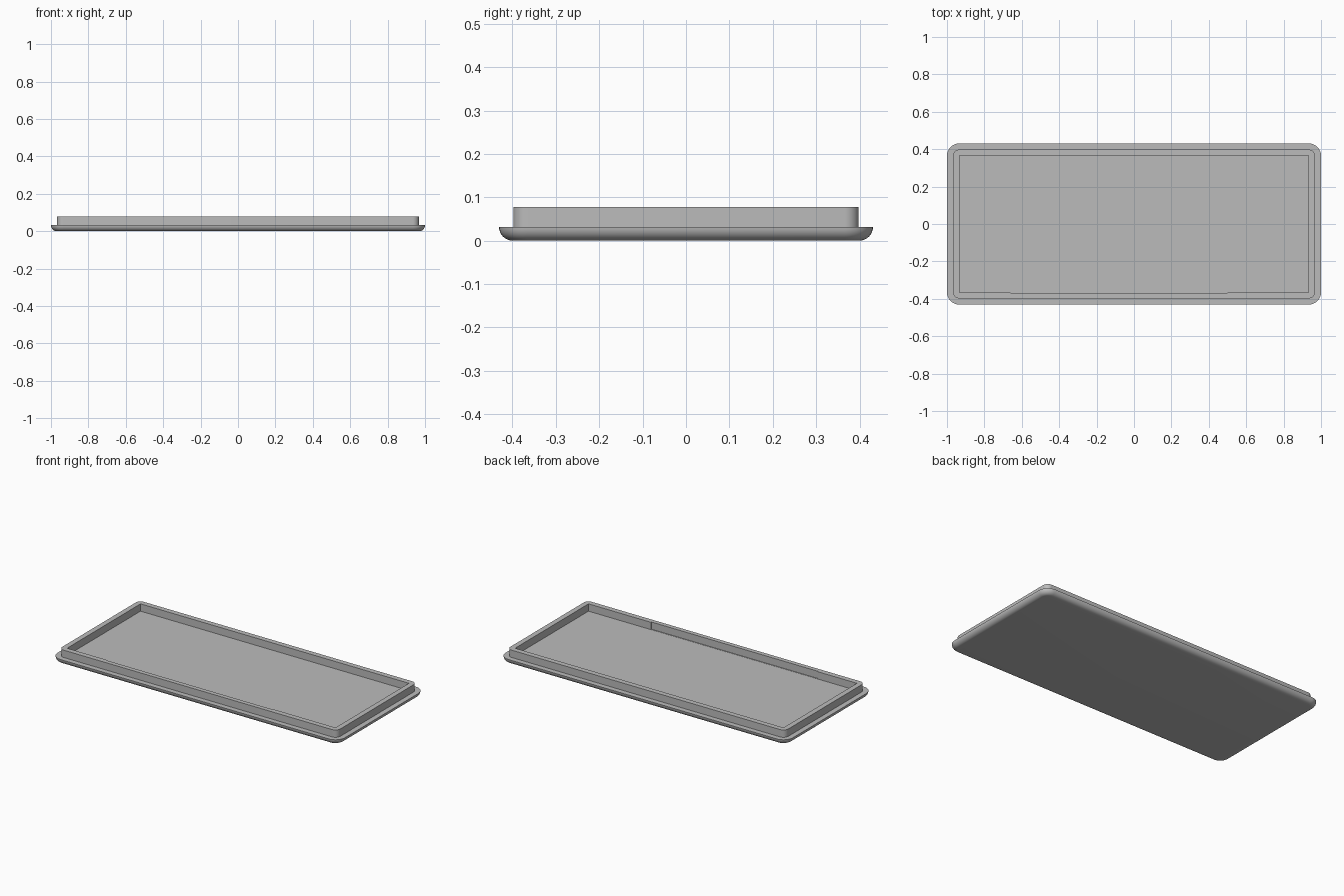
import bpy, bmesh
from math import sin, cos, pi

cube = bpy.data.objects.get("Cube")
if cube:
    bpy.data.objects.remove(cube)

HX, HY = 1.0, 0.431      # half size of the base plate
PLATE, LIP = 0.032, 0.078  # heights of the plate and of the lip
CORNER = 0.066           # corner radius of the plate
STEPS = 8

grey = bpy.data.materials.new("plain grey")
grey.use_nodes = True
colour = (0.5, 0.5, 0.5, 1)
grey.diffuse_color = colour
grey.node_tree.nodes["Principled BSDF"].inputs["Base Color"].default_value = colour


def ring(bm, inset, z):
    """Rounded rectangle, inset from the plate outline."""
    r = max(CORNER - inset, 0)
    cx, cy = HX - inset - r, HY - inset - r
    verts = []
    for q, (sx, sy) in enumerate(((1, 1), (-1, 1), (-1, -1), (1, -1))):
        for i in range(STEPS + 1):
            a = (q + i / STEPS) * pi / 2
            verts.append(bm.verts.new((sx * cx + r * cos(a), sy * cy + r * sin(a), z)))
    return verts


def finish(bm, name):
    bmesh.ops.remove_doubles(bm, verts=bm.verts, dist=0.0001)
    bmesh.ops.recalc_face_normals(bm, faces=bm.faces)
    mesh = bpy.data.meshes.new(name)
    bm.to_mesh(mesh)
    bm.free()
    mesh.materials.append(grey)
    obj = bpy.data.objects.new(name, mesh)
    bpy.context.collection.objects.link(obj)
    return obj


# Lid section: rounded underside, flange, raised lip, sharp-cornered tray floor
section = []
for i in range(STEPS + 1):
    a = i / STEPS * pi / 2
    section.append((PLATE * (1 - sin(a)), PLATE * (1 - cos(a))))
section += [(0.033, PLATE), (0.033, LIP), (CORNER, LIP), (CORNER, PLATE)]

bm = bmesh.new()
rings = [ring(bm, inset, z) for inset, z in section]
for low, high in zip(rings, rings[1:]):
    for i in range(len(low)):
        j = (i + 1) % len(low)
        bm.faces.new((low[i], low[j], high[j], high[i]))
bm.faces.new(rings[0][::-1])
bm.faces.new([rings[-1][q * (STEPS + 1)] for q in range(4)])
lid = finish(bm, "tray_lid")

# Shallow recess along the inside of the front lip
bm = bmesh.new()
bmesh.ops.create_cube(bm, size=1)
for v in bm.verts:
    v.co.x = 0.5 if v.co.x > 0 else -0.66
    v.co.y = -0.3 if v.co.y > 0 else -0.37
    v.co.z = 0.1 if v.co.z > 0 else PLATE + 0.001
cutter = finish(bm, "recess_cutter")
cutter.hide_render = True
cutter.hide_set(True)
cut = lid.modifiers.new("front recess", 'BOOLEAN')
cut.operation = 'DIFFERENCE'
cut.solver = 'EXACT'
cut.object = cutter

# Smooth the rounded edges, keep the steps crisp
bpy.ops.object.select_all(action='DESELECT')
lid.select_set(True)
bpy.context.view_layer.objects.active = lid
bpy.ops.object.modifier_apply(modifier=cut.name)
bpy.data.objects.remove(cutter)
bpy.ops.object.shade_smooth_by_angle(angle=pi / 6)
